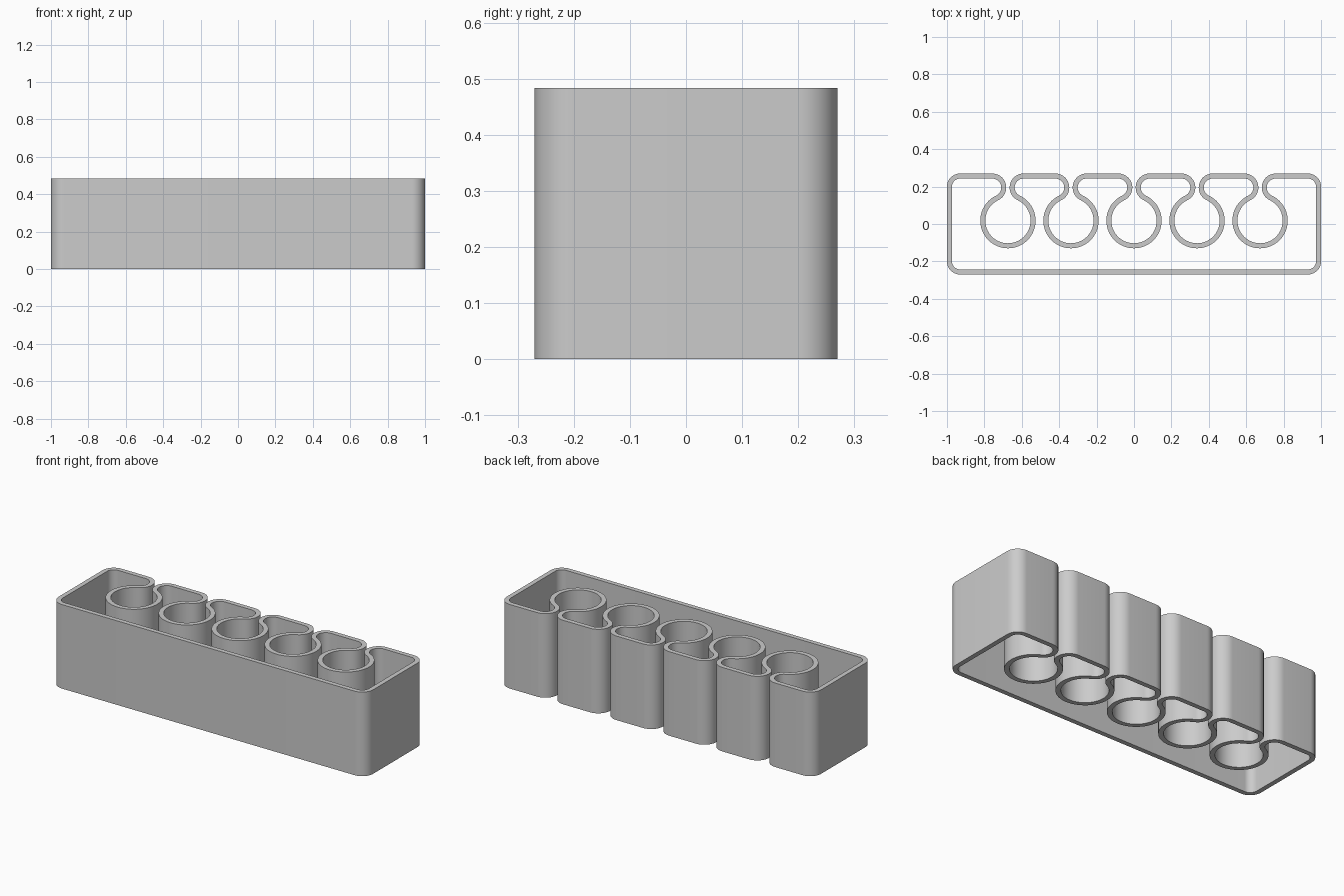
import bpy
import bmesh
from math import atan2, cos, sin, sqrt, radians, pi

if "Cube" in bpy.data.objects:
    bpy.data.objects.remove(bpy.data.objects["Cube"])

# Main dimensions
HALF_X, HALF_Y, HEIGHT = 1.0, 0.27, 0.483
WALL = 0.027
CORNER = 0.07
HOLE_R, HOLE_Y = 0.121, 0.018
PITCH, HALF_GAP = 0.337, 0.009

# Lip radius that makes each lip touch the back plane, the slot and the socket
a = HALF_Y - HOLE_Y
b = 2 * (HALF_GAP - a - HOLE_R)
c = HALF_GAP ** 2 + a ** 2 - HOLE_R ** 2
LIP = (-b - sqrt(b * b - 4 * c)) / 2
LIP_Y = HALF_Y - LIP
NECK = atan2(LIP_Y - HOLE_Y, HALF_GAP + LIP)


def arc(cx, cy, r, start, end, steps):
    return [(cx + r * cos(start + (end - start) * i / steps),
             cy + r * sin(start + (end - start) * i / steps))
            for i in range(steps + 1)]


def outline(inset):
    """Closed wall outline, moved inward by the inset."""
    r, lip = CORNER - inset, LIP - inset
    x, y = HALF_X - CORNER, HALF_Y - CORNER
    pts = arc(-x, -y, r, pi, 1.5 * pi, 12)
    pts += arc(x, -y, r, -pi / 2, 0, 12)
    pts += arc(x, y, r, 0, pi / 2, 12)
    # Each slot: lip, round socket, lip
    for k in (2, 1, 0, -1, -2):
        cx, off = k * PITCH, HALF_GAP + LIP
        pts += arc(cx + off, LIP_Y, lip, pi / 2, pi + NECK, 22)
        pts += arc(cx, HOLE_Y, HOLE_R + inset, NECK, -pi - NECK, 48)[1:]
        pts += arc(cx - off, LIP_Y, lip, -NECK, pi / 2, 22)[1:]
    pts += arc(-x, y, r, pi / 2, pi, 12)
    return pts


# Wall: four rings of vertices joined into a closed tube-like shell
bm = bmesh.new()
rings = [[bm.verts.new((x, y, z)) for x, y in outline(inset)]
         for inset, z in ((0, 0), (0, HEIGHT), (WALL, HEIGHT), (WALL, 0))]
n = len(rings[0])
for k in range(4):
    lower, upper = rings[k], rings[(k + 1) % 4]
    for i in range(n):
        j = (i + 1) % n
        bm.faces.new((lower[i], lower[j], upper[j], upper[i]))
bmesh.ops.recalc_face_normals(bm, faces=bm.faces)
mesh = bpy.data.meshes.new("holder_wall")
bm.to_mesh(mesh)
bm.free()

holder = bpy.data.objects.new("holder_wall", mesh)
bpy.context.collection.objects.link(holder)

# Plain grey plastic
grey = bpy.data.materials.new("light_grey")
grey.use_nodes = True
colour = (0.6, 0.6, 0.6, 1)
grey.diffuse_color = colour
grey.node_tree.nodes["Principled BSDF"].inputs["Base Color"].default_value = colour
mesh.materials.append(grey)

bpy.ops.object.select_all(action="DESELECT")
holder.select_set(True)
bpy.context.view_layer.objects.active = holder
bpy.ops.object.shade_smooth_by_angle(angle=radians(30))
